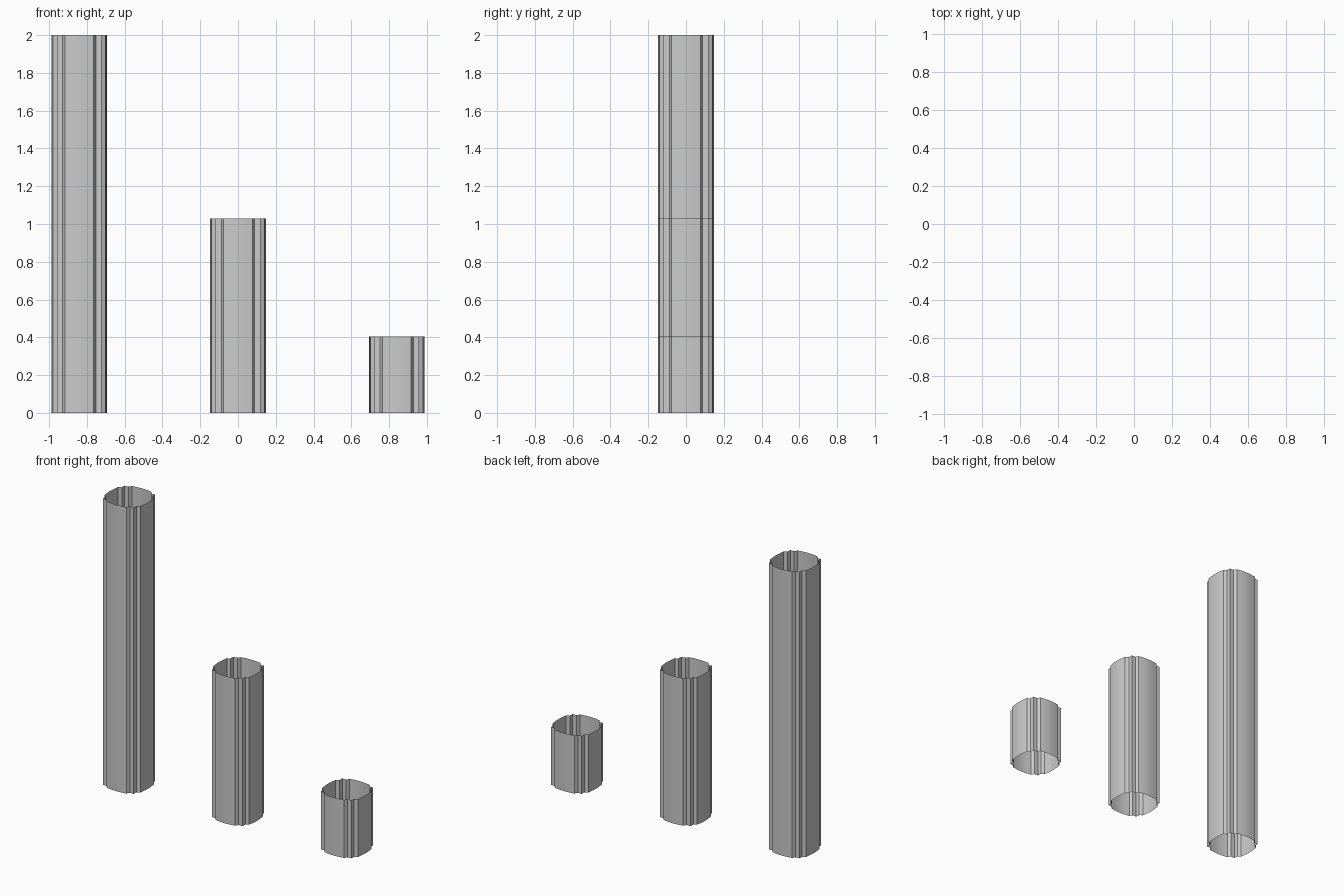
import bpy, bmesh
from math import radians

if "Cube" in bpy.data.objects:
    bpy.data.objects.remove(bpy.data.objects["Cube"])

# Right-hand quarter of the pier profile: notched corner, then a gently bowed face
QUARTER = [(0.118, -0.118), (0.118, -0.088), (0.139, -0.076), (0.144, -0.045),
           (0.147, -0.015), (0.147, 0.015), (0.144, 0.045), (0.139, 0.076),
           (0.118, 0.088)]


def pier_profile():
    """Repeat the quarter four times, turning 90 degrees each time."""
    points, quarter = [], QUARTER
    for _ in range(4):
        points += quarter
        quarter = [(-y, x) for x, y in quarter]
    return points


def add_pier(name, x, height):
    """Extrude the profile into an open-ended shell."""
    bm = bmesh.new()
    ring = [bm.verts.new((px, py, 0)) for px, py in pier_profile()]
    edges = [bm.edges.new((ring[i - 1], ring[i])) for i in range(len(ring))]
    result = bmesh.ops.extrude_edge_only(bm, edges=edges)
    top = [g for g in result["geom"] if isinstance(g, bmesh.types.BMVert)]
    bmesh.ops.translate(bm, verts=top, vec=(0, 0, height))
    bm.normal_update()
    # Face the shell outwards
    face = next(iter(bm.faces))
    if face.normal.dot(face.calc_center_median().xy.to_3d()) < 0:
        bmesh.ops.reverse_faces(bm, faces=bm.faces[:])
    mesh = bpy.data.meshes.new(name)
    bm.to_mesh(mesh)
    bm.free()
    obj = bpy.data.objects.new(name, mesh)
    obj.location.x = x
    bpy.context.collection.objects.link(obj)
    bpy.ops.object.select_all(action='DESELECT')
    obj.select_set(True)
    bpy.context.view_layer.objects.active = obj
    bpy.ops.object.shade_smooth_by_angle(angle=radians(30))


# Three piers of falling height
for name, x, height in (("tall_pier", -0.841, 2.0),
                        ("middle_pier", 0.0, 1.03),
                        ("short_pier", 0.841, 0.405)):
    add_pier(name, x, height)
